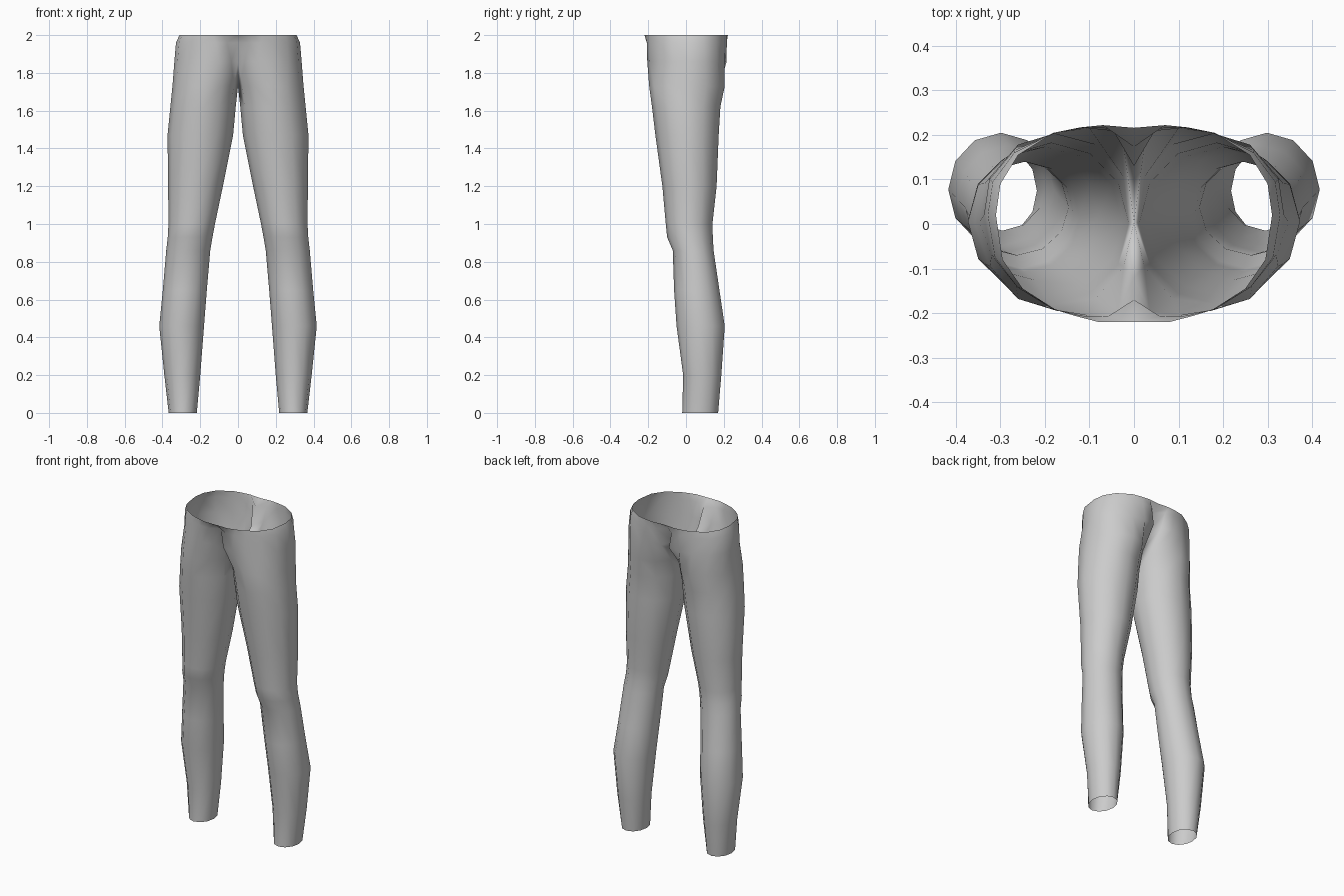
import bpy, bmesh, math

if "Cube" in bpy.data.objects:
    bpy.data.objects.remove(bpy.data.objects["Cube"])

N = 12  # sides of one leg

# waist and hip half sections, from front centre round the outside to back centre
waist = [(0, -.22), (.08, -.22), (.13, -.207), (.18, -.19), (.25, -.145), (.295, -.08), (.31, .02),
         (.3, .09), (.26, .155), (.18, .205), (.12, .217), (.07, .222), (0, .216)]
hip = [(0, -.12), (.035, -.195), (.1, -.205), (.18, -.192), (.265, -.14), (.32, -.07), (.337, .02),
       (.325, .1), (.27, .165), (.18, .203), (.1, .215), (.028, .207), (0, .13)]

# leg sections: height, inner x, outer x, front y, back y
leg = [(1.73, 0, .347, -.195, .205), (1.62, .012, .358, -.18, .182),
       (1.47, .026, .373, -.162, .173), (1.2, .08, .37, -.125, .162),
       (1.0, .122, .368, -.107, .14), (.93, .135, .372, -.1, .142),
       (.86, .147, .38, -.07, .146), (.65, .165, .398, -.063, .177),
       (.46, .18, .417, -.05, .205), (.2, .2, .39, -.015, .187),
       (0, .218, .367, -.02, .17)]


def leg_ring(bm, z, x0, x1, y0, y1):
    """Closed ring starting at the inner side; the first vertex is repeated at the end."""
    cx, cy, rx, ry = (x0 + x1) / 2, (y0 + y1) / 2, (x1 - x0) / 2, (y1 - y0) / 2
    ring = []
    for k in range(N):
        a = 2 * math.pi * k / N
        ring.append(bm.verts.new((cx - rx * math.cos(a), cy - ry * math.sin(a), z)))
    return ring + ring[:1]


def open_ring(bm, z, pts):
    return [bm.verts.new((x, y, z)) for x, y in pts]


bm = bmesh.new()
# pelvis: open half sections that close into the leg at the crotch
mix = [((a + c) / 2, (b + d) / 2) for (a, b), (c, d) in zip(waist, hip)]
mix = [(x * 1.015, y) for x, y in mix]
rings = [open_ring(bm, 2.0, waist), open_ring(bm, 1.96, mix), open_ring(bm, 1.86, hip)]
# leg
rings += [leg_ring(bm, *s) for s in leg]
for top, low in zip(rings, rings[1:]):
    for k in range(N):
        quad = [top[k], low[k], low[k + 1], top[k + 1]]
        bm.faces.new(quad).smooth = True

mesh = bpy.data.meshes.new("leggings")
bm.to_mesh(mesh)
bm.free()
leggings = bpy.data.objects.new("leggings", mesh)
bpy.context.collection.objects.link(leggings)

# other half
mirror = leggings.modifiers.new("mirror", 'MIRROR')
mirror.use_axis[0] = True
mirror.use_clip = True
mirror.merge_threshold = 0.001
